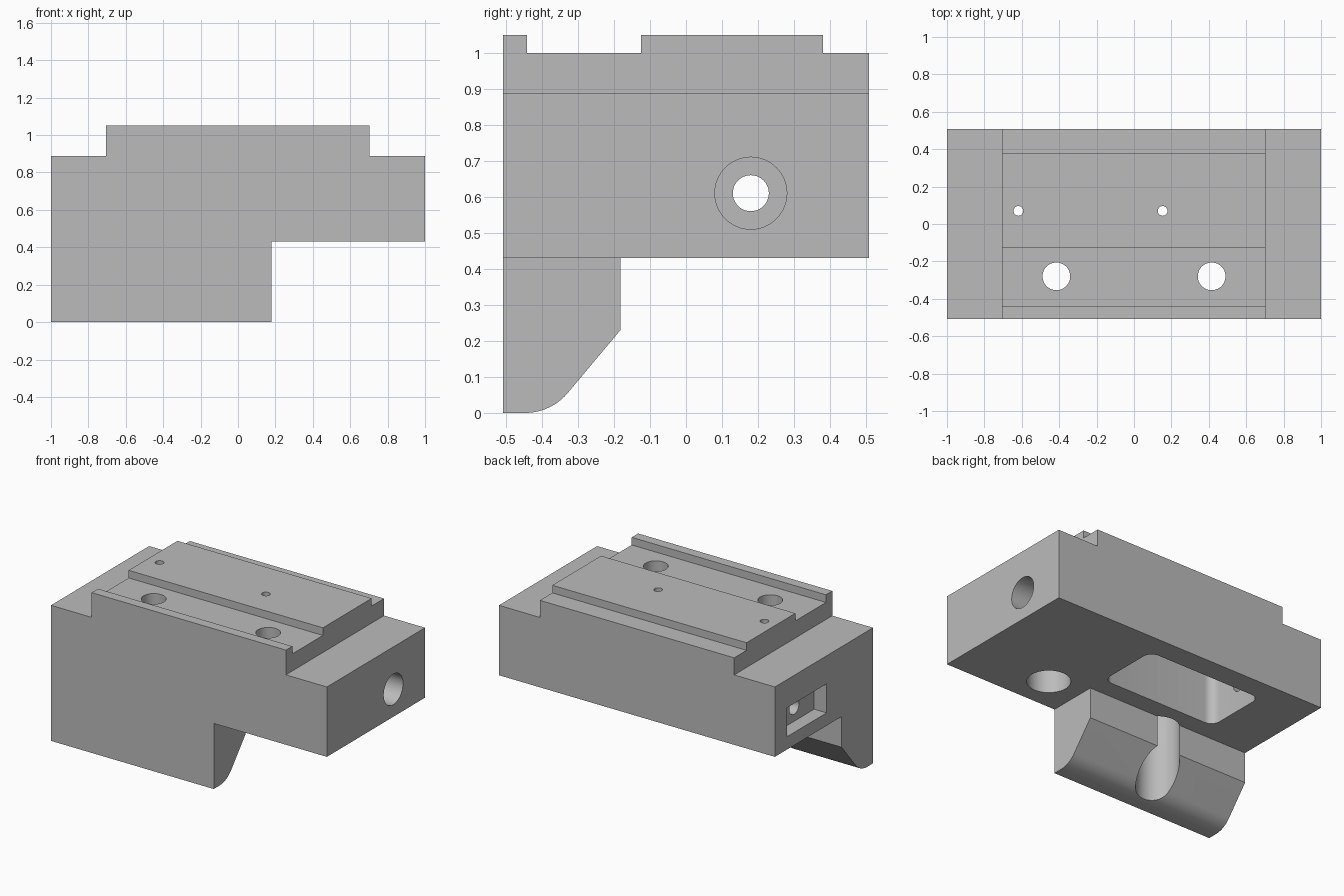
import bpy, bmesh, math
from mathutils import Matrix, Vector

old = bpy.data.objects.get("Cube")
if old:
    bpy.data.objects.remove(old, do_unlink=True)

grey = bpy.data.materials.new("machined_grey")
grey.use_nodes = True
COLOUR = (0.5, 0.5, 0.5, 1)
grey.diffuse_color = COLOUR
grey.node_tree.nodes["Principled BSDF"].inputs["Base Color"].default_value = COLOUR


def finish(name, bm):
    bmesh.ops.recalc_face_normals(bm, faces=bm.faces)
    mesh = bpy.data.meshes.new(name)
    bm.to_mesh(mesh)
    bm.free()
    mesh.materials.append(grey)
    ob = bpy.data.objects.new(name, mesh)
    bpy.context.collection.objects.link(ob)
    return ob


def prism(name, points, offset):
    """Extrude a closed outline of 3D points along an offset."""
    bm = bmesh.new()
    face = bm.faces.new([bm.verts.new(p) for p in points])
    ext = bmesh.ops.extrude_face_region(bm, geom=[face])
    moved = [g for g in ext["geom"] if isinstance(g, bmesh.types.BMVert)]
    bmesh.ops.translate(bm, verts=moved, vec=Vector(offset))
    return finish(name, bm)


def box(name, x, y, z):
    pts = [(x[0], y[0], z[0]), (x[1], y[0], z[0]), (x[1], y[1], z[0]), (x[0], y[1], z[0])]
    return prism(name, pts, (0, 0, z[1] - z[0]))


def cylinder(name, radius, start, end, segments=64):
    a, b = Vector(start), Vector(end)
    turn = (b - a).to_track_quat('Z', 'Y').to_matrix().to_4x4()
    bm = bmesh.new()
    bmesh.ops.create_cone(bm, cap_ends=True, segments=segments, radius1=radius, radius2=radius,
                          depth=(b - a).length, matrix=Matrix.Translation((a + b) / 2) @ turn)
    return finish(name, bm)


def rounded_pocket(name, cx, cy, hx, hy, r, z0, z1):
    pts = []
    for i, (sx, sy) in enumerate([(1, 1), (-1, 1), (-1, -1), (1, -1)]):
        for k in range(9):
            t = math.radians(90 * i + 90 * k / 8)
            pts.append((cx + sx * (hx - r) + r * math.cos(t),
                        cy + sy * (hy - r) + r * math.sin(t), z0))
    return prism(name, pts, (0, 0, z1 - z0))


# Main side profile: clamping foot with rounded toe, underside, stepped top rails
slope = math.radians(49.4)
R = 0.155
toe = [(-0.447 + R * math.sin(slope * k / 12), R - R * math.cos(slope * k / 12)) for k in range(13)]
profile = [(-0.508, 0)] + toe + [
    (-0.182, 0.23), (-0.182, 0.43), (0.508, 0.43), (0.508, 1.0), (0.38, 1.0), (0.38, 1.05),
    (-0.125, 1.05), (-0.125, 1.0), (-0.442, 1.0), (-0.442, 1.05), (-0.508, 1.05)]
body = prism("clamp_body", [(-1, y, z) for y, z in profile], (2, 0, 0))

cutters = [
    # Lowered ends and the shortened foot
    box("end_step_right", (0.703, 1.2), (-0.7, 0.7), (0.888, 1.2)),
    box("end_step_left", (-1.2, -0.705), (-0.7, 0.7), (0.888, 1.2)),
    box("foot_gap", (0.18, 1.2), (-0.7, 0.7), (-0.2, 0.43)),
    # Pocket in the underside
    rounded_pocket("under_pocket", -0.235, 0.152, 0.415, 0.212, 0.06, 0.3, 0.8),
    # Rectangular recess in one end, bore from the other
    box("end_recess", (-1.2, -0.91), (-0.027, 0.384), (0.514, 0.704)),
    cylinder("end_bore", 0.1, (0.35, 0.18, 0.61), (1.2, 0.18, 0.61)),
    cylinder("shaft_hole", 0.05, (-1.1, 0.18, 0.61), (0.6, 0.18, 0.61), 48),
]
# Counterbored bolt holes
for x in (-0.415, 0.415):
    cutters.append(cylinder("bolt_hole", 0.074, (x, -0.28, 0.5), (x, -0.28, 1.2)))
    cutters.append(cylinder("bolt_counterbore", 0.129, (x, -0.28, -0.2), (x, -0.28, 0.72)))
# Small pin holes
for x in (-0.618, 0.153):
    cutters.append(cylinder("pin_hole", 0.026, (x, 0.07, 0.75), (x, 0.07, 1.2), 32))

for c in cutters:
    c.hide_render = True
    mod = body.modifiers.new(c.name, 'BOOLEAN')
    mod.operation = 'DIFFERENCE'
    mod.solver = 'EXACT'
    mod.object = c

# Bake the cuts and drop the cutters
bpy.context.view_layer.update()
deps = bpy.context.evaluated_depsgraph_get()
body_mesh = bpy.data.meshes.new_from_object(body.evaluated_get(deps))
body.modifiers.clear()
body.data = body_mesh
for c in cutters:
    bpy.data.objects.remove(c, do_unlink=True)

bpy.ops.object.select_all(action='DESELECT')
body.select_set(True)
bpy.context.view_layer.objects.active = body
bpy.ops.object.shade_smooth_by_angle(angle=math.radians(30))
